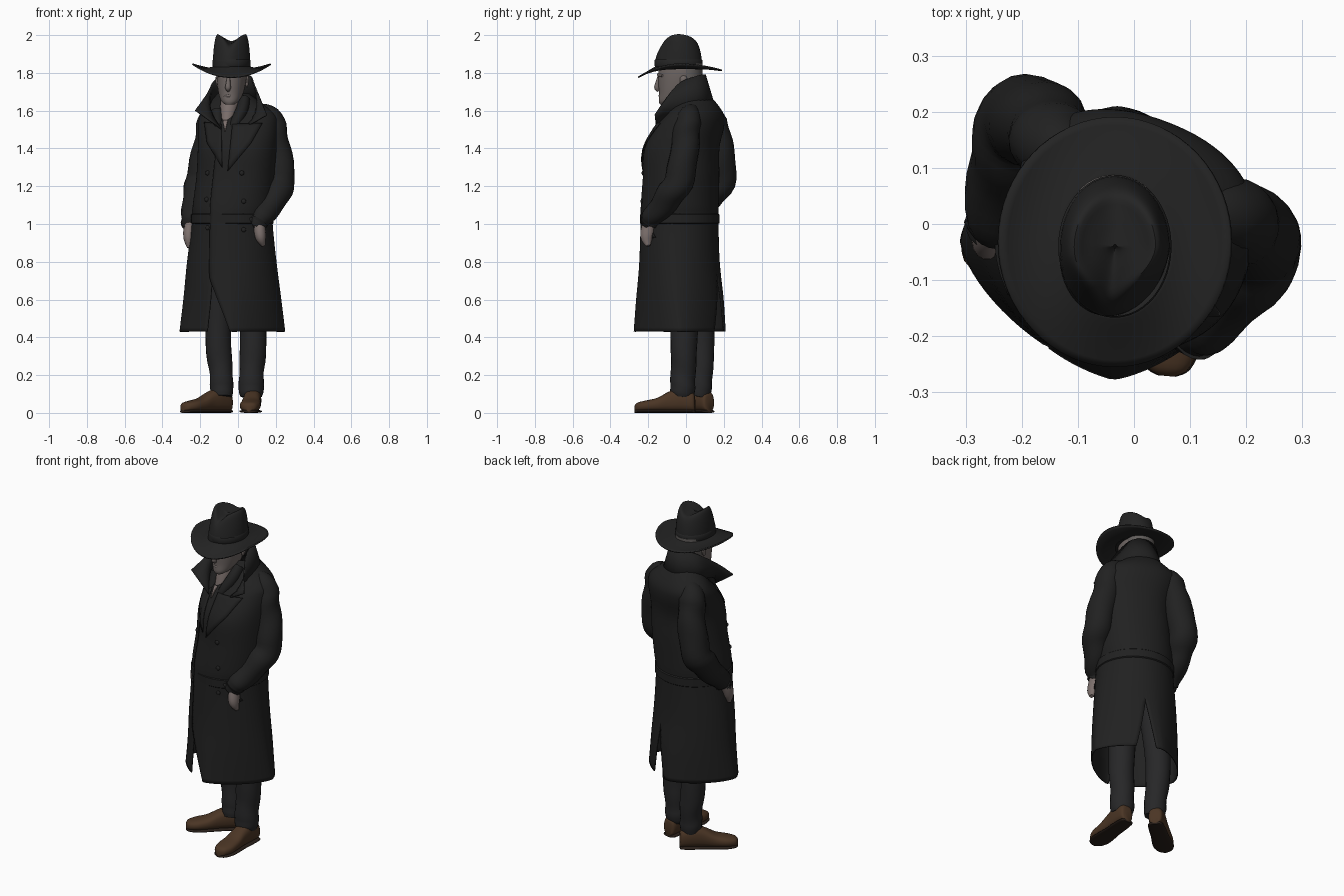
import bpy, bmesh, math
from mathutils import Vector
from mathutils.bvhtree import BVHTree

if "Cube" in bpy.data.objects:
    bpy.data.objects.remove(bpy.data.objects["Cube"])


def material(name, r, g, b):
    m = bpy.data.materials.new(name)
    m.diffuse_color = (r, g, b, 1)
    m.use_nodes = True
    m.node_tree.nodes["Principled BSDF"].inputs["Base Color"].default_value = m.diffuse_color
    return m


COAT = material("coat black", .015, .015, .015)
HAT = material("hat charcoal", .017, .017, .017)
TROUSER = material("trouser grey", .02, .02, .021)
SKIN = material("hand skin", .2, .16, .15)
FACE = material("face skin", .16, .135, .127)
HAIR = material("grey hair", .12, .11, .105)
SHOE = material("brown leather", .07, .036, .018)
SOLE = material("dark sole", .022, .014, .01)


def catmull(rows, steps):
    """Smooth interpolation through rows of numbers."""
    out, n = [], len(rows)
    for i in range(n - 1):
        p = [rows[max(0, min(n - 1, i + k))] for k in (-1, 0, 1, 2)]
        for s in range(steps):
            t = s / steps
            out.append([.5 * (2 * b + (c - a) * t + (2 * a - 5 * b + 4 * c - d) * t * t
                              + (3 * b - a - 3 * c + d) * t ** 3) for a, b, c, d in zip(*p)])
    out.append(list(rows[-1]))
    return out


def finish(name, bm, mat, thick=0, angle=45):
    bmesh.ops.recalc_face_normals(bm, faces=bm.faces)
    me = bpy.data.meshes.new(name)
    bm.to_mesh(me)
    bm.free()
    ob = bpy.data.objects.new(name, me)
    bpy.context.collection.objects.link(ob)
    me.materials.append(mat)
    bpy.ops.object.select_all(action='DESELECT')
    ob.select_set(True)
    bpy.context.view_layer.objects.active = ob
    bpy.ops.object.shade_smooth_by_angle(angle=math.radians(angle))
    if thick:
        m = ob.modifiers.new("thickness", 'SOLIDIFY')
        m.thickness = thick
    return ob


def skin_rings(bm, rings, closed=True, caps=True):
    vs = [[bm.verts.new(p) for p in r] for r in rings]
    n = len(vs[0])
    for a, b in zip(vs, vs[1:]):
        for i in range(n if closed else n - 1):
            j = (i + 1) % n
            bm.faces.new((a[i], a[j], b[j], b[i]))
    if closed and caps:
        bm.faces.new(vs[0])
        bm.faces.new(vs[-1])


def loft(name, rings, mat, closed=True, caps=True, thick=0):
    bm = bmesh.new()
    skin_rings(bm, rings, closed, caps)
    return finish(name, bm, mat, thick)


def oval_point(deg, cx, cy, z, rx, ry, rot=0, n=2):
    t, r = math.radians(deg), math.radians(rot)
    c, s = math.cos(t), math.sin(t)
    x = rx * math.copysign(abs(c) ** (2 / n), c)
    y = ry * math.copysign(abs(s) ** (2 / n), s)
    return (cx + x * math.cos(r) - y * math.sin(r), cy + x * math.sin(r) + y * math.cos(r), z)


def oval(*args, seg=32):
    return [oval_point(360 * i / seg, *args) for i in range(seg)]


def tube(name, rows, mat, steps=5, seg=20, flat=1, folds=0):
    """Tube through (x, y, z, radius) points, with optional cloth folds."""
    rows, rings = catmull(rows, steps), []
    for i, (x, y, z, r) in enumerate(rows):
        a, b = rows[max(i - 1, 0)], rows[min(i + 1, len(rows) - 1)]
        d = (Vector(b[:3]) - Vector(a[:3])).normalized()
        v = (Vector((0, 1, 0)) - d * d.y).normalized()
        u = v.cross(d)
        ring = []
        for k in range(seg):
            t = k * math.tau / seg
            w = r + folds * math.sin(i * 1.15 + 2 * math.sin(t)) * (i > 5)
            ring.append(Vector((x, y, z)) + u * (w * flat * math.cos(t)) + v * (w * math.sin(t)))
        rings.append(ring)
    return loft(name, rings, mat)


# Overcoat: two panels, open at the front hem and the back vent
# z, centre x, centre y, radius x, radius y, turn, roundness
coat_rows = catmull([
    (.43, -.03, -.03, .28, .24, 0, 1.5), (.60, -.03, -.03, .26, .23, -4, 1.65),
    (.80, -.033, -.033, .238, .212, -8, 1.85), (1.02, -.03, -.033, .213, .204, -14, 2),
    (1.10, -.024, -.032, .215, .203, -16, 2.1), (1.25, -.007, -.025, .212, .196, -20, 2.2),
    (1.40, 0, -.02, .212, .19, -21, 2.2), (1.52, .003, .025, .218, .166, -21, 2.2),
    (1.585, .003, .05, .205, .135, -21, 2.1), (1.65, -.015, .05, .13, .10, -18, 2),
    (1.69, -.025, .035, .085, .075, -12, 2)], 5)
bm = bmesh.new()
SEG = 36
for side in (0, 1):
    rings = []
    for z, cx, cy, rx, ry, rot, n in coat_rows:
        gap = max(0, (.72 - z) / .29)
        front = -97 - 15 * max(0, min(1, (1.4 - z) / .7))
        back = 72
        if side:    # left panel lies on top at the front
            start, end = front + 20 * gap - 4, back - 18 * gap
        else:
            start, end = front + 360 - 13 * gap, back + 5 * gap
        ring = []
        for i in range(SEG + 1):
            lift = .008 * max(0, 1 - i / 9) if side else 0
            ring.append(oval_point(start + (end - start) * i / SEG, cx, cy, z, rx + lift, ry + lift, rot, n))
        rings.append(ring)
    skin_rings(bm, rings, closed=False)
bmesh.ops.remove_doubles(bm, verts=bm.verts, dist=.0005)
coat = finish("overcoat", bm, COAT, .006)
coat_tree = BVHTree.FromPolygons([v.co for v in coat.data.vertices],
                                 [p.vertices[:] for p in coat.data.polygons])

# Flat belt around the waist
loft("coat_belt", [oval(-.03, -.033, z, .213 + e, .204 + e, -14, 2, seg=48) for z, e in
                   ((1.0, 0), (1.005, .006), (1.05, .006), (1.055, 0))], COAT, caps=False)


def front_plate(name, pts, mat, lift=.009):
    """Cloth plate laid onto the front of the coat, outline given as x, z."""
    bm = bmesh.new()
    bm.faces.new([bm.verts.new((x, 0, z)) for x, z in pts])
    bmesh.ops.triangulate(bm, faces=bm.faces)
    bmesh.ops.subdivide_edges(bm, edges=bm.edges, cuts=5, use_grid_fill=True)
    for v in bm.verts:
        hit = coat_tree.ray_cast(Vector((v.co.x, -1, v.co.z)), Vector((0, 1, 0)))[0]
        v.co.y = (hit.y if hit else 0) - lift
    return finish(name, bm, mat, .006)


front_plate("left_lapel", [(-.03, 1.53), (.13, 1.535), (.07, 1.43), (-.055, 1.28)], COAT, .012)
front_plate("right_lapel", [(-.18, 1.54), (-.09, 1.53), (-.085, 1.30), (-.165, 1.43)], COAT, .010)
front_plate("throat_gap", [(-.08, 1.55), (-.055, 1.55), (-.07, 1.49)], SKIN, .008)
front_plate("left_pocket", [(.06, 1.03), (.085, 1.04), (.15, .93), (.12, .92)], COAT)

# Two columns of buttons
for x, z in ((-.16, 1.27), (.02, 1.27), (-.165, 1.13), (.03, 1.12), (-.16, .98), (.03, .97)):
    hit = coat_tree.ray_cast(Vector((x, -1, z)), Vector((0, 1, 0)))[0]
    bm = bmesh.new()
    bmesh.ops.create_uvsphere(bm, u_segments=12, v_segments=8, radius=.013)
    bmesh.ops.scale(bm, verts=bm.verts, vec=(1, .6, 1))
    bmesh.ops.translate(bm, verts=bm.verts, vec=hit)
    finish("coat_button", bm, COAT)

# Upturned collar with pointed, splayed tips
low = catmull([(-.09, -.15, 1.50), (-.15, -.05, 1.59), (-.14, .08, 1.63), (-.03, .15, 1.64),
               (.085, .10, 1.64), (.12, -.02, 1.61), (.04, -.155, 1.51)], 5)
high = catmull([(-.228, -.12, 1.60), (-.165, -.04, 1.69), (-.12, .06, 1.765), (-.02, .105, 1.79),
                (.065, .06, 1.785), (.09, -.05, 1.735), (.155, -.16, 1.575)], 5)
mid = [[a * .5 + b * .5 for a, b in zip(p, q)] for p, q in zip(low, high)]
loft("coat_collar", [low, mid, high], COAT, closed=False, thick=.008)

# Scarf tucked inside the collar
tube("left_scarf", [(-.045, -.135, 1.46, .02), (-.015, -.115, 1.53, .035), (.02, -.075, 1.60, .042),
                    (.035, -.03, 1.66, .035)], COAT, flat=.8)
tube("right_scarf", [(-.085, -.12, 1.47, .015), (-.105, -.09, 1.53, .025), (-.11, -.05, 1.60, .03)], COAT)

# Sleeves and hands
tube("left_sleeve", [(.12, .03, 1.61, .035), (.172, .015, 1.555, .066), (.196, -.003, 1.44, .073),
                     (.224, -.03, 1.25, .078), (.195, -.095, 1.14, .072), (.12, -.18, 1.03, .056),
                     (.11, -.19, 1.015, .05)], COAT, folds=.004)
tube("right_sleeve", [(-.10, .115, 1.61, .035), (-.14, .14, 1.555, .068), (-.155, .168, 1.44, .076),
                      (-.192, .185, 1.25, .082), (-.218, .12, 1.14, .075), (-.245, .01, 1.02, .056),
                      (-.248, 0, 1.005, .05)], COAT, folds=.004)
tube("left_hand", [(.125, -.175, 1.04, .03), (.115, -.197, .99, .036), (.12, -.208, .93, .034),
                   (.135, -.2, .885, .012)], SKIN, 4, 14, .85)
tube("right_hand", [(-.25, .01, 1.02, .03), (-.26, -.018, .97, .034), (-.262, -.035, .92, .03),
                    (-.26, -.04, .875, .012)], SKIN, 4, 14, .85)

# Head, neck, nose, ears and hair
head_rows = catmull([(-.045, -.115, 1.632, .022, .022), (-.042, -.092, 1.65, .045, .052),
                     (-.038, -.058, 1.69, .064, .085), (-.035, -.042, 1.74, .074, .104),
                     (-.033, -.035, 1.80, .08, .112), (-.033, -.035, 1.86, .078, .105)], 4)
loft("head", [oval(*r, -8, 2.1) for r in head_rows], FACE)
tube("neck", [(-.06, -.085, 1.52, .03), (-.05, -.055, 1.6, .045), (-.03, -.01, 1.72, .06)], SKIN)
tube("nose", [(-.05, -.143, 1.78, .008), (-.052, -.151, 1.745, .012), (-.053, -.153, 1.72, .015),
              (-.052, -.143, 1.705, .008)], FACE, 4, 12)
tube("brow", [(-.105, -.115, 1.785, .006), (-.05, -.143, 1.79, .011), (.015, -.125, 1.785, .006)], FACE, 4, 10)
tube("mouth", [(-.075, -.128, 1.675, .004), (-.05, -.138, 1.678, .008), (-.022, -.13, 1.675, .004)], FACE, 4, 10)
for x in (-.108, .047):
    tube("ear", [(x, -.01, 1.785, .008), (x, -.012, 1.77, .02), (x, -.018, 1.74, .014),
                 (x, -.022, 1.725, .006)], FACE, 3, 12, .6)
loft("hair", [oval(-.033, .015, z, r, r * .9, -8) for z, r in
              ((1.70, .055), (1.73, .073), (1.78, .08), (1.85, .081))], HAIR)

# Hat crown: teardrop dent on top, pinched front
HX, HY = -.034, -.04


def crown_ring(scale, height):
    k, ring = max(0, (height - 1.83) / .17), []
    for i in range(48):
        c, s = math.cos(i * math.tau / 48), math.sin(i * math.tau / 48)
        f, b = max(0, -s), max(0, s * scale)
        x = .098 * scale * c * (1 - .55 * f * f * k)
        crease = .025 * math.exp(-(x / .03) ** 2) * k * k * (.4 + .6 * f)
        ring.append((HX + x - .012 * f * scale, HY + .124 * scale * s,
                     height - .075 * (f * scale) ** 2 * k - .05 * b * b * k - crease))
    return ring


loft("hat_crown", [crown_ring(*r) for r in catmull(
    [(1, 1.825), (1, 1.87), (.96, 1.93), (.87, 1.985), (.74, 2.005), (.52, 1.99), (.25, 1.978),
     (.03, 1.975)], 3)], HAT)
loft("hat_band", [oval(HX, HY, z, .098 + e, .124 + e, seg=48) for z, e in
                  ((1.835, .001), (1.84, .003), (1.866, .003), (1.87, 0))], HAT, caps=False)

# Hat brim: sides curled up, front and back dipping
brim = []
for t in [i / 8 for i in range(9)]:
    ring = []
    for i in range(64):
        c, s = math.cos(i * math.tau / 64), math.sin(i * math.tau / 64)
        dip = .07 * max(0, -s) ** 2 + .033 * max(0, s) ** 2
        z = 1.836 - .045 * t * (1 - t) * c * c + .014 * t * t - dip * t ** 1.15
        ring.append((HX + (.092 + .113 * t) * c, HY + .008 * t + (.118 + .105 * t) * s, z))
    brim.append(ring)
loft("hat_brim", brim, HAT, caps=False, thick=.008)

# Trouser legs
tube("left_trouser", [(.07, -.02, .085, .056), (.07, -.018, .12, .066), (.072, -.015, .22, .066),
                      (.08, -.01, .42, .072), (.06, -.02, .95, .085)], TROUSER, folds=.002)
tube("right_trouser", [(-.085, .07, .085, .054), (-.086, .075, .12, .06), (-.09, .08, .22, .062),
                       (-.105, .08, .42, .07), (-.09, .03, .95, .085)], TROUSER, folds=.002)


def shoe(name, heel, toe):
    """Shoe lofted from heel to toe, with a flat sole plate."""
    h, t = Vector((*heel, 0)), Vector((*toe, 0))
    d = (t - h).normalized()
    side = Vector((-d.y, d.x, 0))
    rows = catmull([(0, .02, .075), (.012, .038, .11), (.08, .045, .13), (.14, .046, .112),
                    (.2, .052, .08), (.26, .054, .066), (.305, .038, .055), (.32, .014, .04)], 4)

    def section(u, w, top, base):
        ring = []
        for i in range(20):
            x, y, _ = oval_point(i * 18, 0, 0, 0, w, (top - base) / 2, 0, 2.6)
            ring.append(h + d * u + side * x + Vector((0, 0, (top + base) / 2 + y)))
        return ring

    loft(name, [section(u, w, top, .008) for u, w, top in rows], SHOE)
    loft(name + "_sole", [section(u, w + .003, .016, 0) for u, w, top in rows], SOLE)


shoe("left_shoe", (.085, .048), (.058, -.272))
shoe("right_shoe", (-.045, .125), (-.292, -.078))
